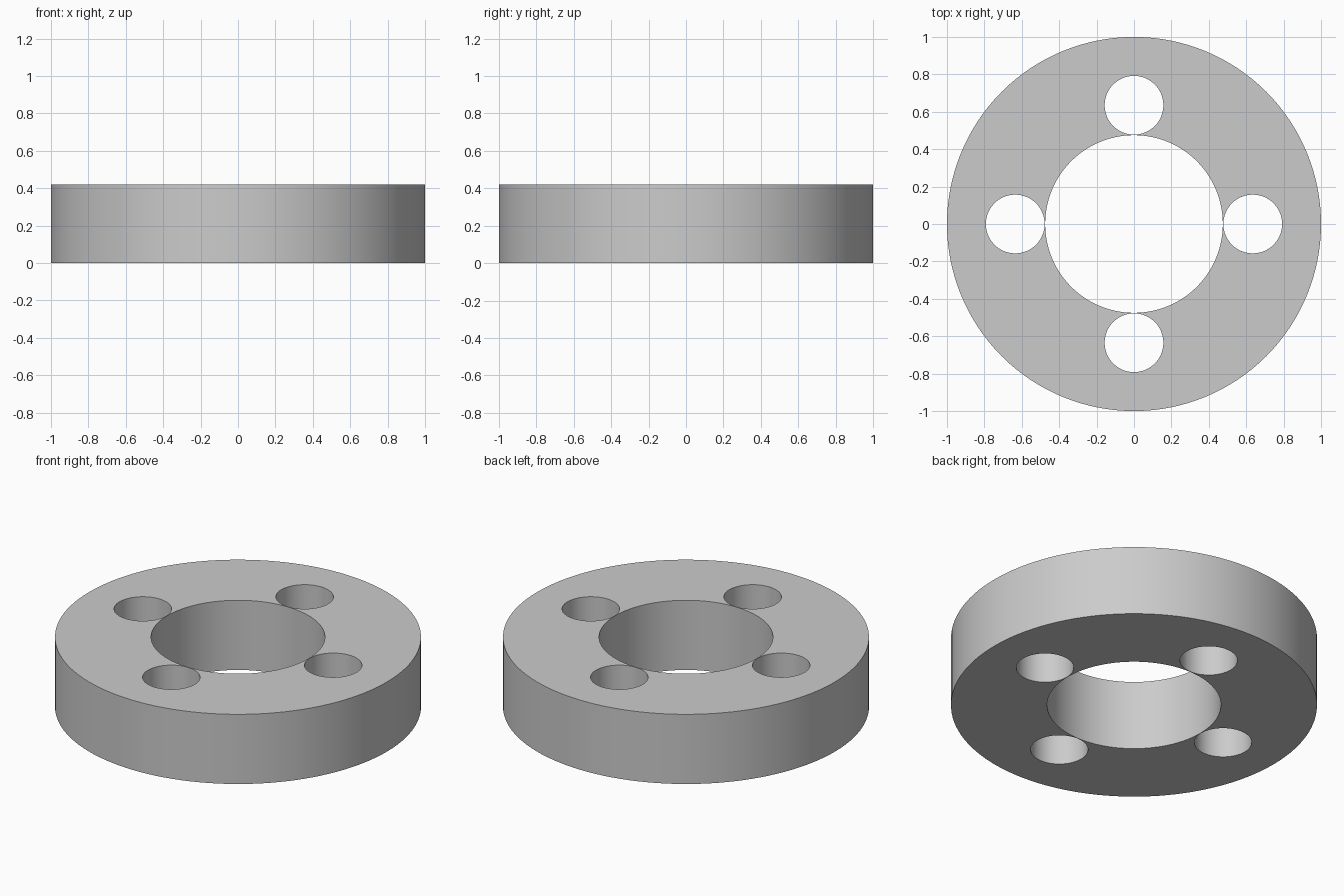
import bpy
from math import cos, sin, pi

if "Cube" in bpy.data.objects:
    bpy.data.objects.remove(bpy.data.objects["Cube"])

HEIGHT = 0.42
BOLT_CIRCLE = 0.635


def cylinder(name, radius, depth, sides, x=0.0, y=0.0):
    bpy.ops.mesh.primitive_cylinder_add(
        vertices=sides, radius=radius, depth=depth, location=(x, y, HEIGHT / 2))
    obj = bpy.context.object
    obj.name = name
    return obj


# Solid disc
ring = cylinder("flange_ring", 1.0, HEIGHT, 128)

# Central bore and four bolt holes
cutters = [cylinder("bore_cutter", 0.475, HEIGHT * 2, 96)]
for i in range(4):
    a = i * pi / 2
    cutters.append(cylinder("bolt_hole_cutter", 0.157, HEIGHT * 2, 64,
                            BOLT_CIRCLE * cos(a), BOLT_CIRCLE * sin(a)))

# Cut the holes through the disc
bpy.ops.object.select_all(action='DESELECT')
ring.select_set(True)
bpy.context.view_layer.objects.active = ring
for cutter in cutters:
    cutter.hide_render = True
    mod = ring.modifiers.new("hole", 'BOOLEAN')
    mod.operation = 'DIFFERENCE'
    mod.solver = 'EXACT'
    mod.object = cutter
    bpy.ops.object.modifier_apply(modifier=mod.name)
for cutter in cutters:
    bpy.data.objects.remove(cutter)

# Smooth walls, crisp rims
bpy.ops.object.shade_smooth_by_angle(angle=pi / 6)
